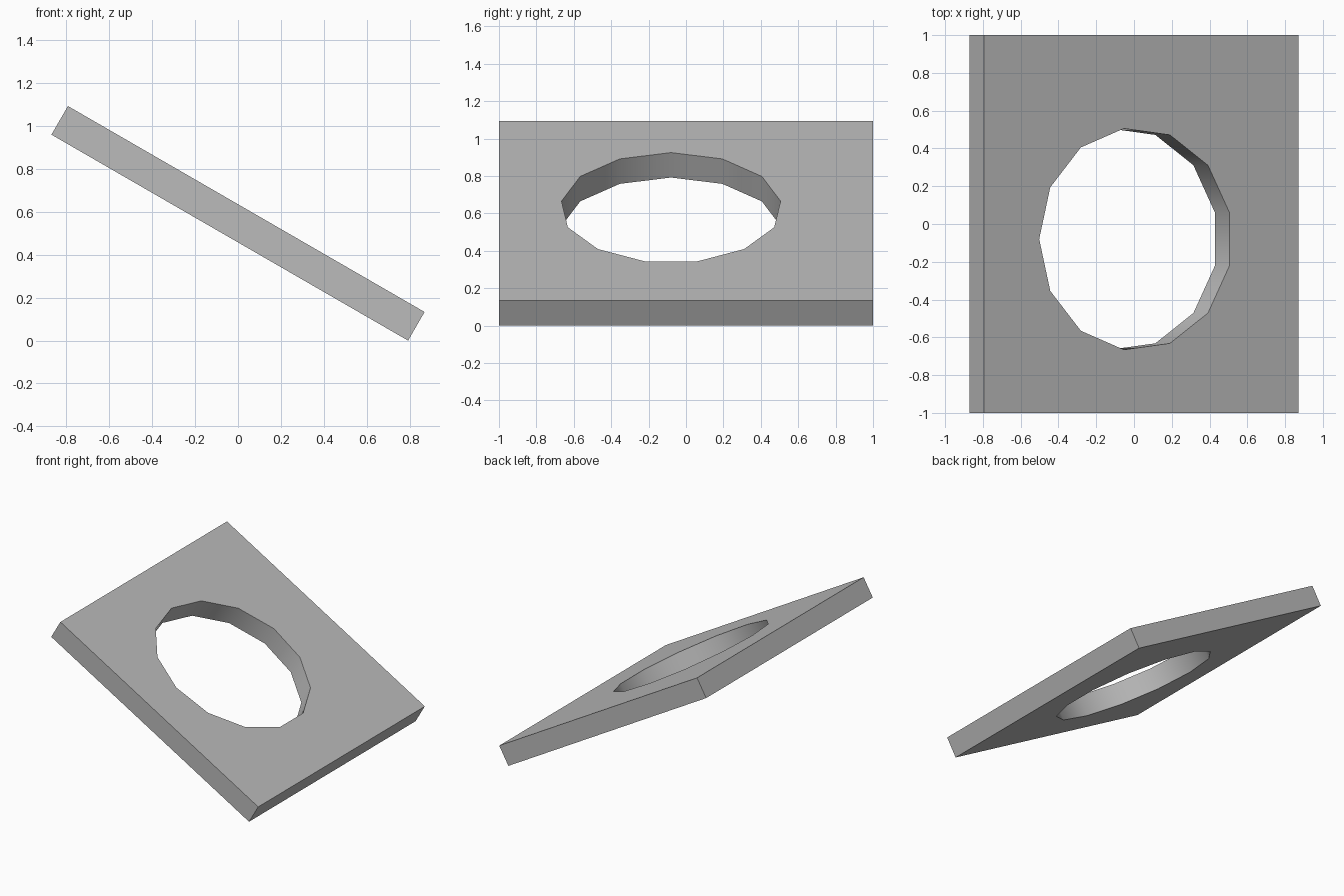
import bpy, bmesh
from math import sin, cos, pi, radians
from mathutils import Matrix

cube = bpy.data.objects.get("Cube")
if cube:
    bpy.data.objects.remove(cube, do_unlink=True)

LENGTH, WIDTH, THICK = 1.92, 2.0, 0.154
TILT = radians(30)
HOLE_R, HOLE_SIDES, HOLE_X, HOLE_Y = 0.59, 13, -0.034, -0.08

grey = bpy.data.materials.new("plain grey")
grey.use_nodes = True
grey.diffuse_color = (0.5, 0.5, 0.5, 1)
grey.node_tree.nodes["Principled BSDF"].inputs["Base Color"].default_value = (0.5, 0.5, 0.5, 1)


def add_loop(bm, points):
    """Closed loop of edges on the underside of the plate."""
    verts = [bm.verts.new((x, y, -THICK / 2)) for x, y in points]
    return [bm.edges.new((a, b)) for a, b in zip(verts, verts[1:] + verts[:1])]


# Plate outline and off-centre hole, filled then extruded to thickness
bm = bmesh.new()
hx, hy = LENGTH / 2, WIDTH / 2
edges = add_loop(bm, [(-hx, -hy), (hx, -hy), (hx, hy), (-hx, hy)])
angles = [2 * pi * i / HOLE_SIDES for i in range(HOLE_SIDES)]
edges += add_loop(bm, [(HOLE_X - HOLE_R * cos(a), HOLE_Y + HOLE_R * sin(a)) for a in angles])
bmesh.ops.triangle_fill(bm, use_beauty=True, edges=edges)
result = bmesh.ops.extrude_face_region(bm, geom=bm.faces[:], use_keep_orig=True)
top = [g for g in result["geom"] if isinstance(g, bmesh.types.BMVert)]
bmesh.ops.translate(bm, verts=top, vec=(0, 0, THICK))
bmesh.ops.recalc_face_normals(bm, faces=bm.faces[:])

# Tilt the plate so its lower edge rests on the ground
height = LENGTH * sin(TILT) + THICK * cos(TILT)
bm.transform(Matrix.Translation((0, 0, height / 2)) @ Matrix.Rotation(TILT, 4, 'Y'))

mesh = bpy.data.meshes.new("tilted_plate")
bm.to_mesh(mesh)
bm.free()
mesh.materials.append(grey)
plate = bpy.data.objects.new("tilted_plate", mesh)
bpy.context.collection.objects.link(plate)

# Smooth hole wall, sharp plate edges
bpy.ops.object.select_all(action='DESELECT')
plate.select_set(True)
bpy.context.view_layer.objects.active = plate
bpy.ops.object.shade_smooth_by_angle(angle=radians(35))
